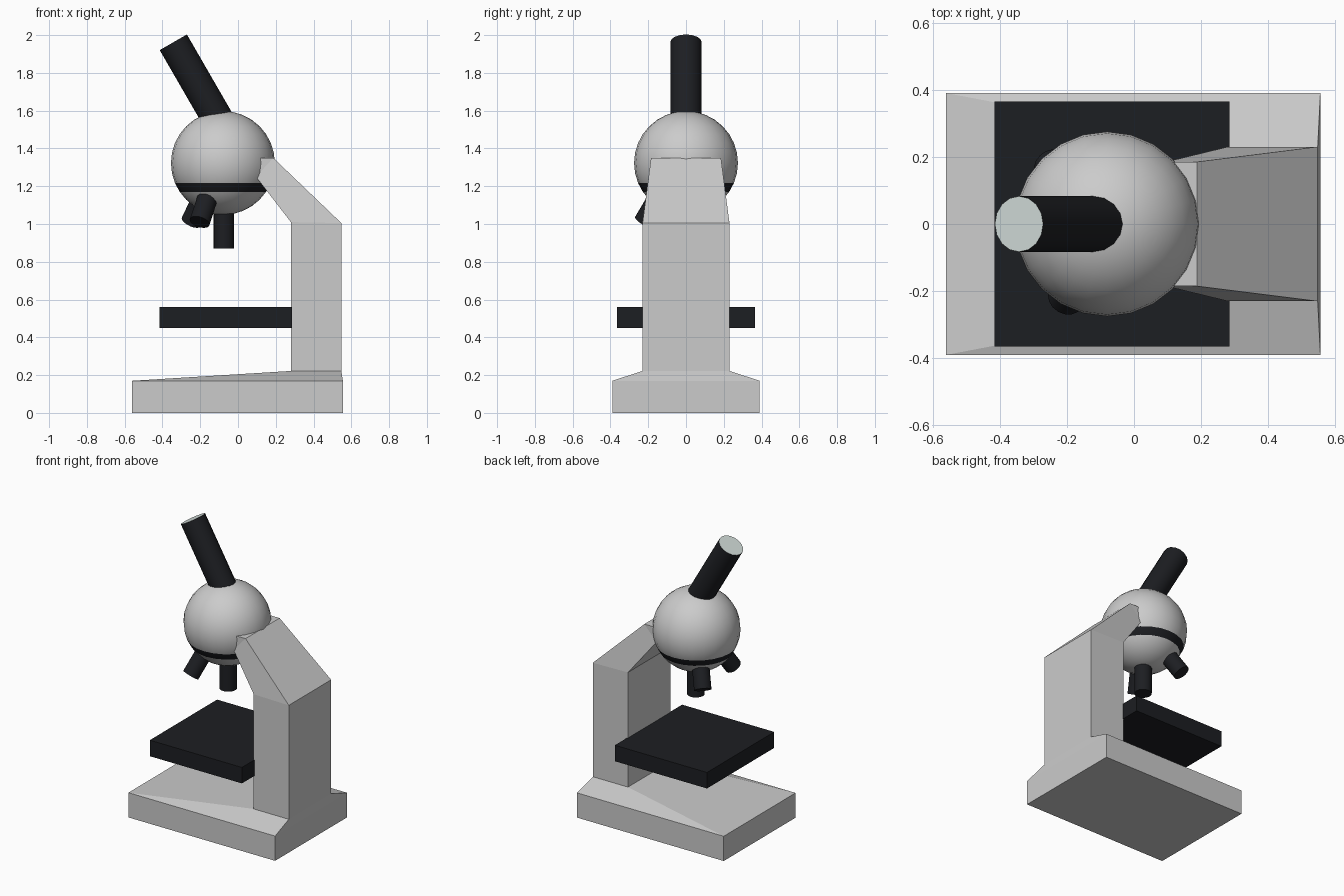
import bpy, bmesh, math
from mathutils import Vector

if "Cube" in bpy.data.objects:
    bpy.data.objects.remove(bpy.data.objects["Cube"])


def material(name, rgb):
    m = bpy.data.materials.new(name)
    m.diffuse_color = (*rgb, 1)
    m.use_nodes = True
    m.node_tree.nodes["Principled BSDF"].inputs["Base Color"].default_value = m.diffuse_color
    return m


black = material("black", (0.012, 0.013, 0.016))
glass = material("glass", (0.65, 0.72, 0.70))


def make(name, bm, mats=(), smooth=False):
    bmesh.ops.recalc_face_normals(bm, faces=bm.faces[:])
    mesh = bpy.data.meshes.new(name)
    bm.to_mesh(mesh)
    bm.free()
    for m in mats:
        mesh.materials.append(m)
    ob = bpy.data.objects.new(name, mesh)
    bpy.context.collection.objects.link(ob)
    if smooth:
        bpy.ops.object.select_all(action='DESELECT')
        ob.select_set(True)
        bpy.context.view_layer.objects.active = ob
        bpy.ops.object.shade_smooth_by_angle(angle=math.radians(40))
    return ob


def loft(name, sections, mats=()):
    """Each section: front x, z, back x, z, half width in y."""
    bm = bmesh.new()
    rings = [[bm.verts.new(p) for p in ((xf, -w, zf), (xb, -w, zb), (xb, w, zb), (xf, w, zf))]
             for xf, zf, xb, zb, w in sections]
    for a, b in zip(rings, rings[1:]):
        for i in range(4):
            j = (i + 1) % 4
            bm.faces.new((a[i], a[j], b[j], b[i]))
    bm.faces.new(rings[0])
    bm.faces.new(rings[-1])
    return make(name, bm, mats)


def tube(name, start, end, radius, sides, mats):
    """Capped cylinder; the cap at the end takes the last material."""
    start, end = Vector(start), Vector(end)
    axis = end - start
    bm = bmesh.new()
    bmesh.ops.create_cone(bm, cap_ends=True, segments=sides, radius1=radius,
                          radius2=radius, depth=axis.length)
    for f in bm.faces:
        if f.normal.z > 0.9:
            f.material_index = len(mats) - 1
    mat = axis.to_track_quat('Z', 'Y').to_matrix().to_4x4()
    mat.translation = (start + end) / 2
    bm.transform(mat)
    return make(name, bm, mats, smooth=True)


# Foot, column and bent arm in one piece
loft("stand", [
    (-0.56, 0, 0.555, 0, 0.39),
    (-0.56, 0.17, 0.555, 0.17, 0.39),
    (0.28, 0.222, 0.547, 0.222, 0.23),
    (0.28, 1.01, 0.547, 1.005, 0.23),
    (0.095, 1.25, 0.187, 1.35, 0.185),
    (0.05, 1.30, 0.05, 1.35, 0.185),
])

# Specimen stage
loft("stage", [(-0.415, 0.45, 0.285, 0.45, 0.365),
               (-0.415, 0.56, 0.285, 0.56, 0.365)], [black])

# Round head with a dark band below its equator
C, R = Vector((-0.08, 0, 1.323)), 0.275
bm = bmesh.new()
bmesh.ops.create_uvsphere(bm, u_segments=24, v_segments=16, radius=R)
for f in bm.faces:
    angle = math.degrees(math.asin(f.calc_center_median().normalized().z))
    f.material_index = 1 if -33.75 < angle < -22.5 else 0
bmesh.ops.translate(bm, verts=bm.verts, vec=C)
grey = material("grey", (0.8, 0.8, 0.8))
make("head", bm, [grey, black], smooth=True)

# Slanted eyepiece with a pale lens on top
top = Vector((-0.3425, 0, 1.962))
tube("eyepiece", top + 0.55 * Vector((0.5, 0, -0.866)), top, 0.083, 16, [black, glass])

# Three objectives: one straight down, two leaning away
ends = {"objective_straight": (0.005, 0, -0.453),
        "objective_front": (-0.123, -0.222, -0.313),
        "objective_back": (-0.168, 0.172, -0.313)}
for name, e in ends.items():
    e = Vector(e)
    lean = Vector((e.x, e.y, 0)).normalized() * math.sin(math.radians(34))
    axis = Vector((lean.x, lean.y, -math.cos(math.radians(34)))) if abs(e.y) > 0 else Vector((0, 0, -1))
    tube(name, C + e - axis * 0.27, C + e, 0.055, 16, [black])
